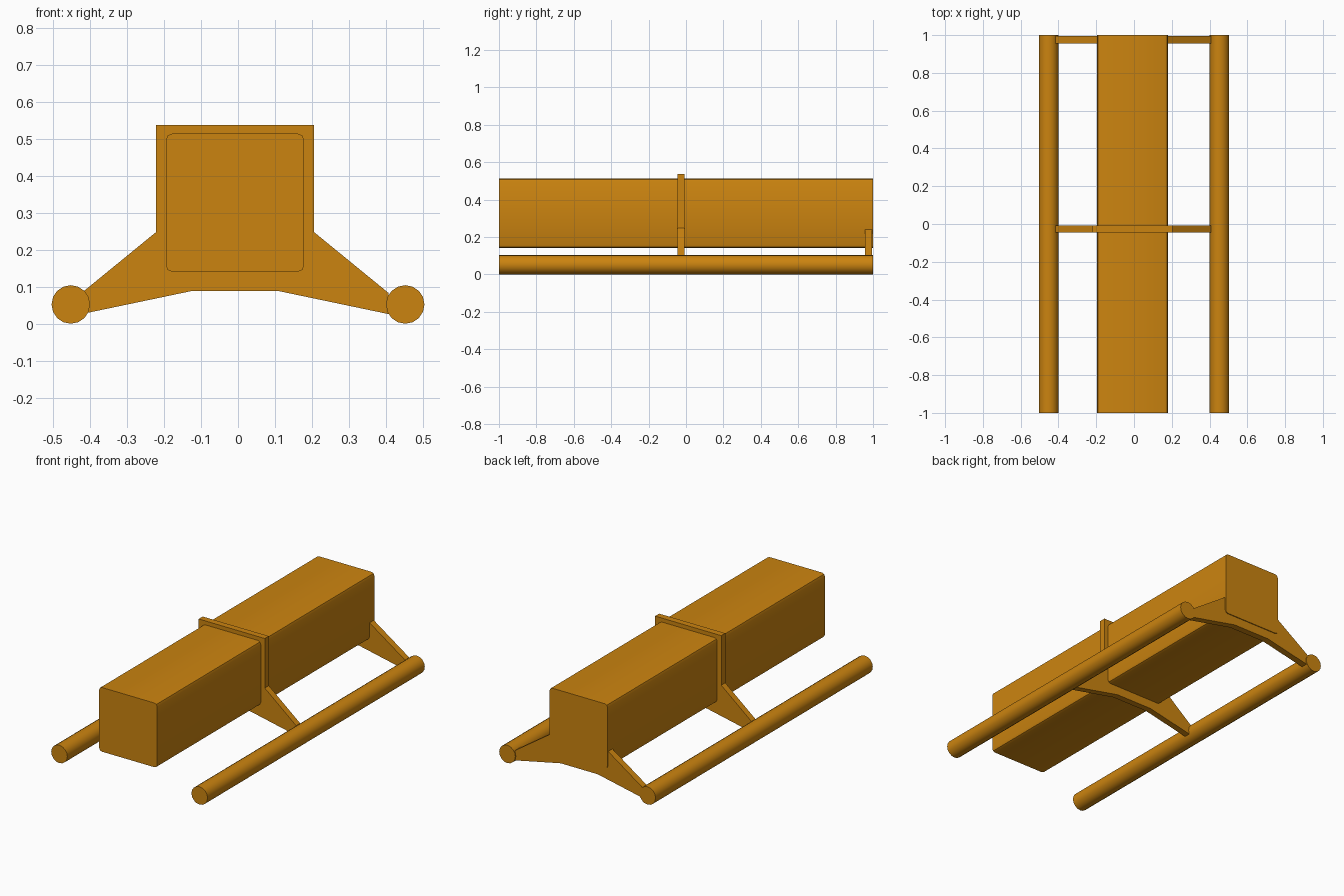
import bpy, math

if "Cube" in bpy.data.objects:
    bpy.data.objects.remove(bpy.data.objects["Cube"])

orange = bpy.data.materials.new("orange")
orange.diffuse_color = (0.60, 0.23, 0.005, 1)
orange.use_nodes = True
orange.node_tree.nodes["Principled BSDF"].inputs["Base Color"].default_value = orange.diffuse_color
CX = -0.008  # body and brackets sit slightly left of centre


def extrude_profile(name, points, y0, y1):
    """Extrude a closed x-z profile along y."""
    n = len(points)
    verts = [(x, y, z) for y in (y0, y1) for x, z in points]
    faces = [tuple(range(n))[::-1], tuple(range(n, 2 * n))]
    faces += [(i, (i + 1) % n, n + (i + 1) % n, n + i) for i in range(n)]
    mesh = bpy.data.meshes.new(name)
    mesh.from_pydata(verts, [], [f[::-1] for f in faces])
    mesh.update()
    import bmesh
    bm = bmesh.new()
    bm.from_mesh(mesh)
    bmesh.ops.recalc_face_normals(bm, faces=bm.faces)
    bm.to_mesh(mesh)
    bm.free()
    obj = bpy.data.objects.new(name, mesh)
    bpy.context.collection.objects.link(obj)
    mesh.materials.append(orange)
    return obj


def mirrored(half):
    """Complete a right-hand half profile about the body's centre line."""
    return [(CX + x, z) for x, z in half] + [(CX - x, z) for x, z in reversed(half)]


def smooth(obj):
    bpy.ops.object.select_all(action='DESELECT')
    obj.select_set(True)
    bpy.context.view_layer.objects.active = obj
    bpy.ops.object.shade_smooth_by_angle(angle=math.radians(35))


# Long square body with softened lengthwise corners
half, r, zc = 0.187, 0.018, 0.327
corners = []
for k in range(4):
    a = math.radians(45 + 90 * k)
    sx, sz = math.copysign(1, math.cos(a)), math.copysign(1, math.sin(a))
    for s in range(3):
        t = math.radians(90 * k + 45 * s)
        corners.append((CX + sx * (half - r) + r * math.cos(t),
                        zc + sz * (half - r) + r * math.sin(t)))
smooth(extrude_profile("body", corners, -1, 1))

# Winged brackets: a tall band around the middle and a low one at the rear
extrude_profile("middle_bracket", mirrored(
    [(0.119, 0.088), (0.415, 0.026), (0.415, 0.083), (0.213, 0.248), (0.213, 0.537)]),
    -0.046, -0.009)
extrude_profile("rear_bracket", mirrored(
    [(0.119, 0.088), (0.415, 0.026), (0.415, 0.083), (0.187, 0.239)]), 0.956, 0.995)

# Round side rails
for side, sx in (("left", -1), ("right", 1)):
    bpy.ops.mesh.primitive_cylinder_add(vertices=16, radius=0.052, depth=2,
                                        location=(sx * 0.452, 0, 0.052),
                                        rotation=(math.pi / 2, 0, 0))
    rail = bpy.context.object
    rail.name = side + "_rail"
    rail.data.materials.append(orange)
    smooth(rail)
